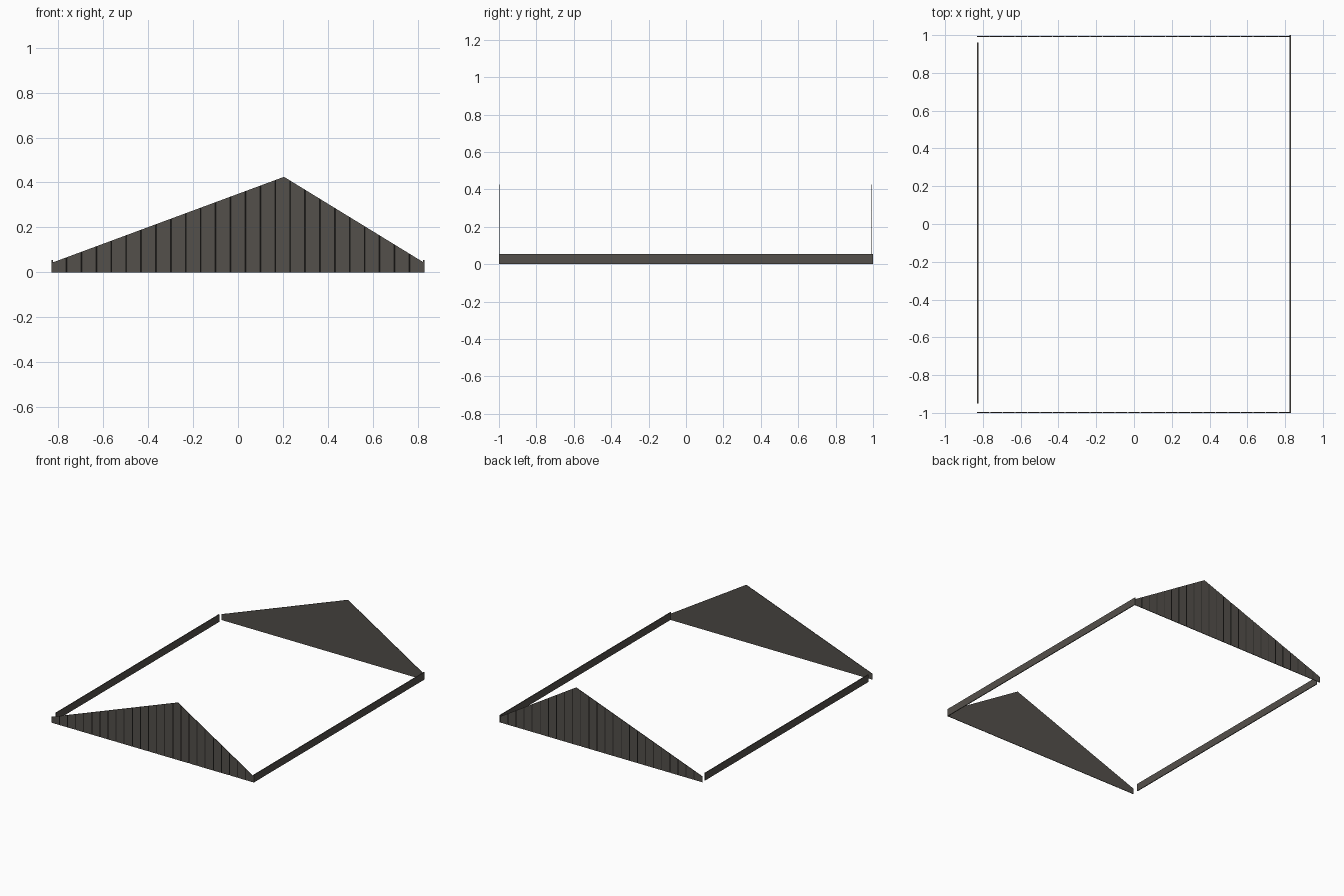
import bpy, bmesh

if "Cube" in bpy.data.objects:
    bpy.data.objects.remove(bpy.data.objects["Cube"])

HALF = 0.83            # half width of the gable
APEX = (0.205, 0.425)  # ridge position
EAVE = 0.042
BOARDS = 25
GROOVE = 0.004         # half width of the groove between boards
THICK = 0.004


def material(name, col):
    m = bpy.data.materials.new(name)
    m.diffuse_color = (*col, 1)
    m.use_nodes = True
    m.node_tree.nodes["Principled BSDF"].inputs["Base Color"].default_value = m.diffuse_color
    return m


siding = material("dark grey siding", (0.088, 0.080, 0.070))
shadow_gap = material("board gap", (0.028, 0.026, 0.023))


def roof(x):
    end = -HALF if x < APEX[0] else HALF
    return EAVE + (APEX[1] - EAVE) * (x - end) / (APEX[0] - end)


def new_object(name, bm):
    bmesh.ops.recalc_face_normals(bm, faces=bm.faces)
    me = bpy.data.meshes.new(name)
    bm.to_mesh(me)
    bm.free()
    me.materials.append(siding)
    me.materials.append(shadow_gap)
    ob = bpy.data.objects.new(name, me)
    bpy.context.collection.objects.link(ob)
    return ob


def gable(name, y0, side):
    """Grooved board wall; side is the y direction it faces."""
    pitch = 2 * HALF / BOARDS
    # (x, depth) stations across the wall
    stations = [(-HALF, 0), (HALF, 0), (APEX[0], 0)]
    for i in range(1, BOARDS):
        x = -HALF + i * pitch
        stations += [(x - GROOVE, 0), (x, THICK * 0.6), (x + GROOVE, 0)]
    stations.sort()
    bm = bmesh.new()
    rings = []
    for x, d in stations:
        yo, yi = y0 - side * d, y0 - side * THICK
        rings.append([bm.verts.new(p) for p in
                      ((x, yo, 0), (x, yo, roof(x)), (x, yi, roof(x)), (x, yi, 0))])
    for (a, b), (s, t) in zip(zip(rings, rings[1:]), zip(stations, stations[1:])):
        for k in range(4):
            f = bm.faces.new((a[k], b[k], b[(k + 1) % 4], a[(k + 1) % 4]))
            if k == 0 and s[1] != t[1]:
                f.material_index = 1
    bm.faces.new(rings[0])
    bm.faces.new(rings[-1])
    return new_object(name, bm)


def strip(name, x, y0, y1):
    """Low eave board along one side."""
    bm = bmesh.new()
    bmesh.ops.create_cube(bm, size=1)
    for v in bm.verts:
        v.co = (x + v.co.x * 0.006, (y0 + y1) / 2 + v.co.y * (y1 - y0),
                (v.co.z + 0.5) * 0.055)
    return new_object(name, bm)


# Gable walls
gable("front_gable", -1.0, -1)
gable("back_gable", 0.995, 1)
# Eave boards
strip("right_eave_board", HALF - 0.003, -1.0, 1.0)
strip("left_eave_board", -HALF + 0.003, -0.95, 0.96)
